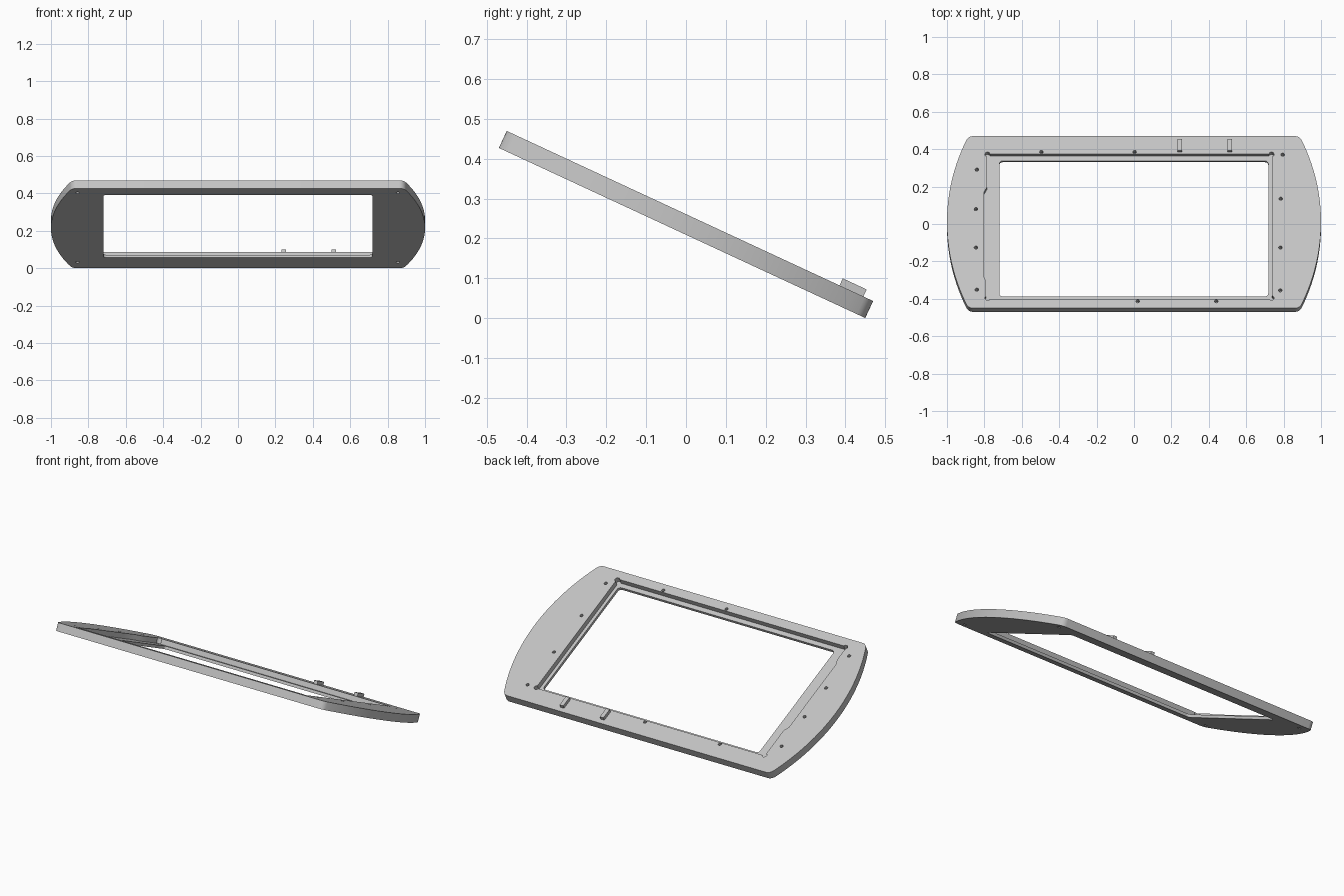
import bpy, bmesh
from math import sin, cos, pi, radians, sqrt, asin
from mathutils import Matrix

if "Cube" in bpy.data.objects:
    bpy.data.objects.remove(bpy.data.objects["Cube"])

TILT = radians(24.9)
HALF_T = 0.0235      # half thickness of the plate
HALF_V = 0.507       # half depth along the slope
SHELF = HALF_T - 0.03

grey = bpy.data.materials.new("light_grey")
grey.use_nodes = True
grey.diffuse_color = (0.55, 0.55, 0.55, 1)
grey.node_tree.nodes["Principled BSDF"].inputs["Base Color"].default_value = (0.55, 0.55, 0.55, 1)


def prism(name, loops, w0, w1):
    """Extrude closed outlines (u, v) from height w0 to w1."""
    bm = bmesh.new()
    for pts in loops:
        face = bm.faces.new([bm.verts.new((u, v, w0)) for u, v in pts])
        new = bmesh.ops.extrude_face_region(bm, geom=[face])["geom"]
        top = [g for g in new if isinstance(g, bmesh.types.BMVert)]
        bmesh.ops.translate(bm, verts=top, vec=(0, 0, w1 - w0))
    bmesh.ops.recalc_face_normals(bm, faces=bm.faces)
    mesh = bpy.data.meshes.new(name)
    bm.to_mesh(mesh)
    bm.free()
    mesh.materials.append(grey)
    obj = bpy.data.objects.new(name, mesh)
    bpy.context.scene.collection.objects.link(obj)
    return obj


def circle(u, v, r, n=16):
    return [(u + r * cos(2 * pi * i / n), v + r * sin(2 * pi * i / n)) for i in range(n)]


def rounded_rect(u0, u1, v0, v1, r, n=5):
    pts = []
    corners = ((u1 - r, v1 - r), (u0 + r, v1 - r), (u0 + r, v0 + r), (u1 - r, v0 + r))
    for k, (cu, cv) in enumerate(corners):
        for i in range(n + 1):
            a = (k + i / n) * pi / 2
            pts.append((cu + r * cos(a), cv + r * sin(a)))
    return pts


def cut(body, cutter):
    cutter.hide_render = True
    mod = body.modifiers.new("cut", "BOOLEAN")
    mod.operation, mod.solver, mod.object = "DIFFERENCE", "EXACT", cutter
    bpy.context.view_layer.objects.active = body
    bpy.ops.object.modifier_apply(modifier=mod.name)
    bpy.data.objects.remove(cutter)


def plate_outline(R=1.18, r=0.04):
    """Straight long edges, bowed ends and small rounded corners."""
    cv = HALF_V - r
    cu = (1 - R) + sqrt((R - r) ** 2 - cv ** 2)
    a1 = asin(cv / (R - r))
    end = [(1 - R + R * cos(a), R * sin(a)) for a in (a1 * (i / 16 - 1) for i in range(33))]
    corner = [(cu + r * cos(a), cv + r * sin(a))
              for a in (a1 + (pi / 2 - a1) * i / 6 for i in range(1, 7))]
    right = [(u, -v) for u, v in reversed(corner)] + end + corner
    return right + [(-u, -v) for u, v in right]


# Bezel plate
bezel = prism("bezel_plate", [plate_outline()], -HALF_T, HALF_T)

# Screen recess, with a stepped left edge
recess = [(0.737, -0.452), (0.737, 0.403), (-0.787, 0.403), (-0.787, 0.205),
          (-0.803, 0.175), (-0.803, -0.32), (-0.79, -0.35), (-0.79, -0.452)]
cut(bezel, prism("recess_cutter", [recess], SHELF, 0.1))

# Relief ears in the recess corners
ears = [circle(u, v, 0.014) for u in (-0.783, 0.735) for v in (-0.447, 0.399)]
cut(bezel, prism("ear_cutter", ears, SHELF - 0.0006, 0.1))

# Window opening
cut(bezel, prism("window_cutter", [rounded_rect(-0.72, 0.718, -0.424, 0.375, 0.018)], -0.1, 0.1))

# Blind screw holes in the upper face
screws = [(-0.495, 0.414), (0.003, 0.414), (0.02, -0.466), (0.44, -0.466),
          (-0.84, 0.31), (-0.845, 0.077), (-0.845, -0.149), (-0.84, -0.398),
          (0.795, 0.398), (0.785, 0.138), (0.783, -0.149), (0.782, -0.402)]
cut(bezel, prism("screw_cutter", [circle(u, v, 0.0095) for u, v in screws], -0.008, 0.1))

# Blind corner holes in the lower face
mounts = [circle(u, v, 0.01) for u in (-0.858, 0.855) for v in (-0.449, 0.431)]
cut(bezel, prism("mount_cutter", mounts, -0.1, -0.008))

# Two raised tabs on the rear rail
parts = [bezel]
for side, u in (("right", 0.244), ("left", 0.512)):
    tab = [(u - 0.012, 0.414), (u + 0.012, 0.414), (u + 0.012, 0.48), (u - 0.012, 0.48)]
    parts.append(prism(side + "_tab", [tab], HALF_T - 0.002, HALF_T + 0.0195))

# Tilt everything and shade
place = Matrix.Translation((0, 0, HALF_V * sin(TILT) + HALF_T * cos(TILT))) @ Matrix.Rotation(-TILT, 4, "X")
bpy.ops.object.select_all(action="DESELECT")
for obj in parts:
    obj.data.transform(place)
    obj.select_set(True)
bpy.context.view_layer.objects.active = bezel
bpy.ops.object.shade_smooth_by_angle(angle=radians(30))
